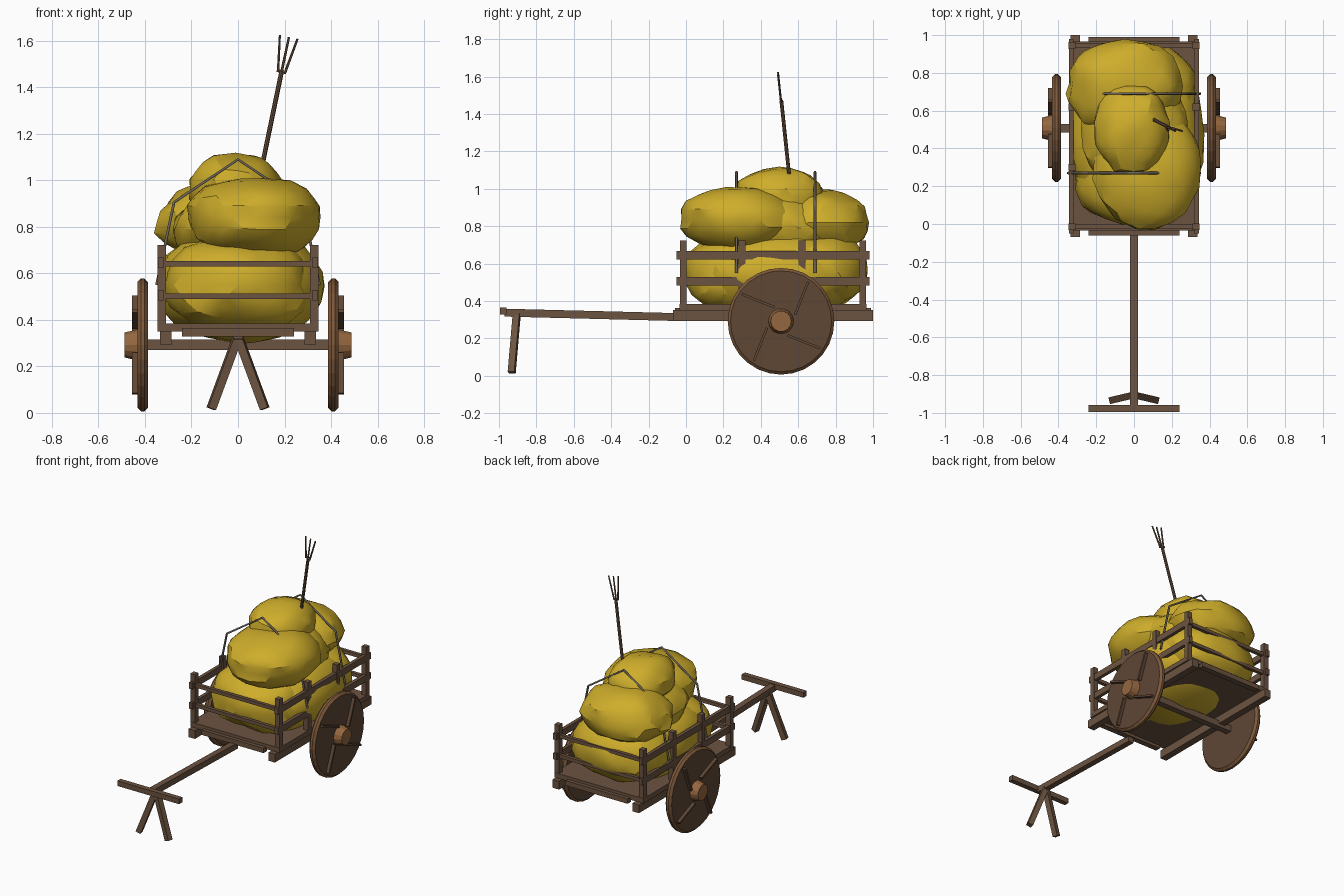
import bpy, bmesh, math
from mathutils import Vector, Matrix, noise

old = bpy.data.objects.get("Cube")
if old:
    bpy.data.objects.remove(old, do_unlink=True)


def material(name, rgb):
    m = bpy.data.materials.new(name)
    m.use_nodes = True
    m.diffuse_color = (*rgb, 1)
    m.node_tree.nodes["Principled BSDF"].inputs["Base Color"].default_value = (*rgb, 1)
    return m


WOOD = material("brown wood", (0.15, 0.088, 0.053))
WHEEL = material("dark wheel wood", (0.115, 0.063, 0.036))
RIM = material("rim wood", (0.21, 0.10, 0.043))
HUB = material("light hub wood", (0.30, 0.135, 0.05))
HAY = material("golden hay", (0.62, 0.42, 0.024))
ROPE = material("grey rope", (0.15, 0.125, 0.10))


def finish(name, bm, *mats):
    bmesh.ops.recalc_face_normals(bm, faces=bm.faces)
    me = bpy.data.meshes.new(name)
    bm.to_mesh(me)
    bm.free()
    for m in mats:
        me.materials.append(m)
    ob = bpy.data.objects.new(name, me)
    bpy.context.collection.objects.link(ob)
    return ob


def box(name, centre, size, mat=WOOD):
    bm = bmesh.new()
    bmesh.ops.create_cube(bm, size=1, matrix=Matrix.Translation(centre) @ Matrix.Diagonal((*size, 1)))
    return finish(name, bm, mat)


def beam(name, a, b, width, mat=WOOD, sides=4, end=None):
    """Straight bar from a to b; four sides gives a square timber."""
    a, b = Vector(a), Vector(b)
    k = math.sqrt(0.5) if sides == 4 else 0.5
    turn = (b - a).to_track_quat('Z', 'Y').to_matrix().to_4x4()
    spin = Matrix.Rotation(math.pi / sides, 4, 'Z')
    bm = bmesh.new()
    bmesh.ops.create_cone(bm, cap_ends=True, segments=sides, radius1=width * k,
                          radius2=(end or width) * k, depth=(b - a).length,
                          matrix=Matrix.Translation((a + b) / 2) @ turn @ spin)
    return finish(name, bm, mat)


def lathe(name, profile, centre, sides, *mats):
    """Spin (x, radius) points round the x axis."""
    bm = bmesh.new()
    rings = []
    for x, r in profile:
        rings.append([bm.verts.new(Vector(centre) + Vector((x, r * math.cos(t), r * math.sin(t))))
                      for t in (math.tau * i / sides for i in range(sides))])
    for p, q in zip(rings, rings[1:]):
        for i in range(sides):
            j = (i + 1) % sides
            bm.faces.new((p[i], p[j], q[j], q[i]))
    bm.faces.new(rings[0])
    bm.faces.new(rings[-1])
    return finish(name, bm, *mats)


# Cart bed
MID = 0.465
box("bed_floor", (0, MID, 0.367), (0.69, 1.0, 0.034))
for y, end in ((-0.015, "front"), (0.945, "back")):
    out = math.copysign(0.025, y - MID)
    box(end + "_crossbar", (0, y + out, 0.347), (0.48, 0.04, 0.034))
    for z, level in ((0.502, "lower"), (0.642, "upper")):
        box(f"{end}_{level}_rail", (0, y, z), (0.69, 0.024, 0.024))

# Side frames, axle ends and wheels
AXLE = Vector((0, 0.508, 0.292))
beam("axle", AXLE - Vector((0.42, 0, 0)), AXLE + Vector((0.42, 0, 0)), 0.045)
for s, side in ((1, "left"), (-1, "right")):
    box(side + "_chassis_beam", (s * 0.31, MID, 0.322), (0.05, 1.07, 0.058))
    for i, y in enumerate((-0.015, 0.30, 0.62, 0.945)):
        box(f"{side}_post_{i}", (s * 0.328, y, 0.545), (0.036, 0.036, 0.355))
    for z, level in ((0.505, "lower"), (0.645, "upper")):
        box(f"{side}_{level}_rail", (s * 0.332, MID, z), (0.024, 1.03, 0.045))

    c = AXLE + Vector((s * 0.41, 0, 0))
    wheel = lathe(side + "_wheel", [(-0.023, 0.270), (-0.008, 0.285), (0.008, 0.285), (0.023, 0.270)],
                  c, 28, WHEEL, RIM)
    for f in wheel.data.polygons:
        f.material_index = 0 if abs(f.normal.x) > 0.95 else 1
    hub = [(0.0, 0.068), (0.025, 0.068), (0.077, 0.055)]
    lathe(side + "_hub", [(s * x, r) for x, r in hub], c, 14, HUB)
    for i in range(4):
        t = math.radians(90 * i)
        turn = Matrix.Rotation(t, 3, 'X')
        a = turn @ Vector((s * 0.028, -0.21, 0.145))
        b = turn @ Vector((s * 0.028, -0.035, 0.075))
        batten = box(f"{side}_wheel_batten_{i}", (0, 0, 0), (0.036, (b - a).length, 0.014), WHEEL)
        batten.matrix_world = (Matrix.Translation(c + (a + b) / 2) @ turn.to_4x4()
                               @ Matrix.Rotation(math.atan2(-0.07, 0.175), 4, 'X'))

    # Prop legs under the handle
    beam(side + "_prop_leg", (0, -0.905, 0.33), (s * 0.115, -0.932, 0.018), 0.036)

# Draw shaft and handle
beam("draw_shaft", (0, -0.03, 0.314), (0, -0.97, 0.338), 0.042)
box("handle_bar", (0, -0.977, 0.347), (0.48, 0.036, 0.036))


# Hay heap of lumpy clumps
def clump(name, centre, radii, seed, rough=0.11, square=2.1):
    bm = bmesh.new()
    bmesh.ops.create_icosphere(bm, subdivisions=3, radius=1)
    offset = Vector((seed * 7.3, seed * 3.1, seed * 5.7))
    for v in bm.verts:
        d = v.co.normalized()
        # Slightly squared ellipsoid with ridged dents
        p = sum(abs(k) ** square for k in d) ** (-1 / square)
        dent = rough * (noise.noise(d * 1.8 + offset) + 0.45 * noise.noise(d * 4 + offset))
        v.co = Vector(centre) + Vector(k * r for k, r in zip(d * (p + dent), radii))
    ob = finish(name, bm, HAY)
    bpy.ops.object.select_all(action='DESELECT')
    ob.select_set(True)
    bpy.context.view_layer.objects.active = ob
    bpy.ops.object.shade_smooth_by_angle(angle=math.radians(25))


clump("hay_base", (0.012, 0.475, 0.545), (0.355, 0.46, 0.24), 1, 0.06, 2.3)
clump("hay_lower_front", (0.0, 0.27, 0.55), (0.315, 0.275, 0.205), 2, 0.11, 2.3)
clump("hay_lower_back", (-0.01, 0.72, 0.57), (0.33, 0.25, 0.205), 3, 0.11, 2.3)
clump("hay_upper_front", (0.068, 0.29, 0.84), (0.29, 0.32, 0.18), 4)
clump("hay_upper_middle", (0.0, 0.5, 0.79), (0.28, 0.31, 0.19), 5)
clump("hay_upper_back", (-0.05, 0.73, 0.82), (0.30, 0.25, 0.175), 7)
clump("hay_top", (-0.01, 0.50, 0.96), (0.20, 0.245, 0.155), 8)

# Ropes over the heap
for y, end in ((0.27, "front"), (0.69, "back")):
    curve = bpy.data.curves.new(end + "_rope", 'CURVE')
    curve.dimensions = '3D'
    curve.bevel_depth = 0.007
    curve.bevel_resolution = 1
    curve.use_fill_caps = True
    half = [(0.35, 0.55), (0.275, 0.905)]
    path = [(-x, z) for x, z in half] + [(0, 1.09)] + half[::-1]
    line = curve.splines.new('POLY')
    line.points.add(len(path) - 1)
    for pt, (x, z) in zip(line.points, path):
        pt.co = (x, y, z, 1)
    curve.materials.append(ROPE)
    bpy.context.collection.objects.link(bpy.data.objects.new(end + "_rope", curve))

# Hay fork stuck in the top
beam("fork_handle", (0.06, 0.575, 0.85), (0.188, 0.51, 1.47), 0.02, WOOD, 8)
beam("fork_crosspiece", (0.168, 0.513, 1.472), (0.206, 0.505, 1.462), 0.014, WOOD, 6)
for i, (x, top, z) in enumerate(((0.172, 0.18, 1.625), (0.187, 0.219, 1.615), (0.203, 0.256, 1.608))):
    beam(f"fork_tine_{i}", (x, 0.508, 1.465), (top, 0.492, z), 0.012, WOOD, 6, 0.01)
